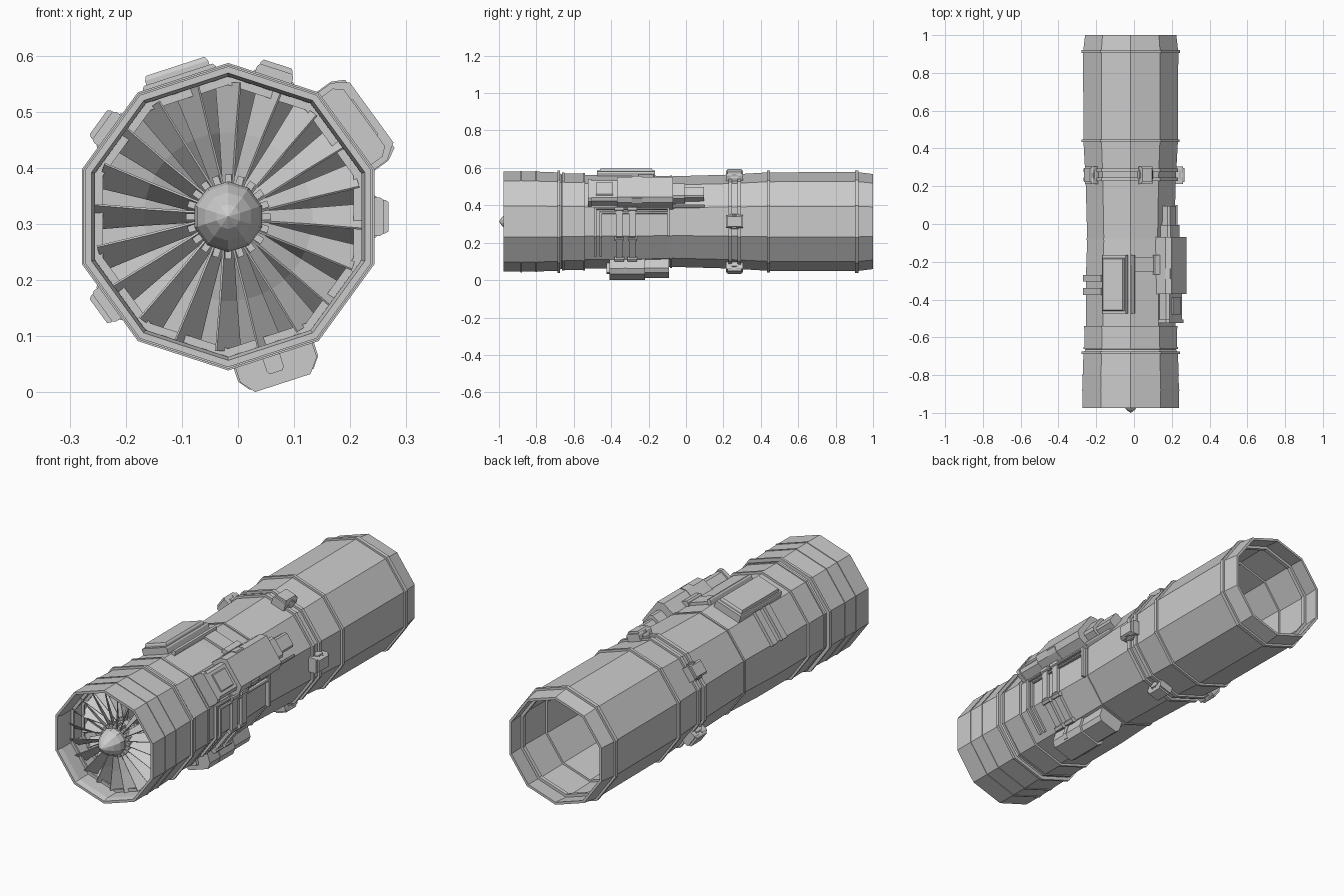
import bpy, bmesh, math
from mathutils import Vector

if "Cube" in bpy.data.objects:
    bpy.data.objects.remove(bpy.data.objects["Cube"])

CX, CZ, N = -0.0175, 0.313, 10
T18 = math.tan(math.pi / N)


def finish(name, bm):
    bmesh.ops.recalc_face_normals(bm, faces=bm.faces)
    me = bpy.data.meshes.new(name)
    bm.to_mesh(me)
    bm.free()
    ob = bpy.data.objects.new(name, me)
    bpy.context.collection.objects.link(ob)
    return ob


def place(ang, r, t, y):
    """Radial / tangential / axial position on the engine axis."""
    c, s = math.cos(ang), math.sin(ang)
    return Vector((CX + r * c - t * s, y, CZ + r * s + t * c))


def lathe(name, prof, closed=False):
    """Ten-sided revolve of (y, r) points about the engine axis."""
    bm = bmesh.new()
    rings = []
    for y, r in prof:
        if r == 0:
            rings.append([bm.verts.new((CX, y, CZ))] * N)
        else:
            rings.append([bm.verts.new(place(math.pi / 2 + k * math.tau / N, r, 0, y)) for k in range(N)])
    pairs = list(zip(rings, rings[1:]))
    if closed:
        pairs.append((rings[-1], rings[0]))
    for a, b in pairs:
        for k in range(N):
            j = (k + 1) % N
            quad = list(dict.fromkeys([a[k], a[j], b[j], b[k]]))
            bm.faces.new(quad)
    return finish(name, bm)


def band(name, y0, y1, r0, r1):
    return lathe(name, [(y0, r0), (y0, r1), (y1, r1), (y1, r0)], True)


def loft(bm, levels):
    rings = [[bm.verts.new(p) for p in lv] for lv in levels]
    for a, b in zip(rings, rings[1:]):
        for k in range(4):
            j = (k + 1) % 4
            bm.faces.new([a[k], a[j], b[j], b[k]])
    bm.faces.new(rings[0])
    bm.faces.new(rings[-1])


def pod(name, deg, t0, t1, y0, y1, r1, bevel=0.006, inset=0.004, yin=0.0, r0=0.225):
    """Chamfered box sitting on the casing facet that faces angle deg."""
    a = math.radians(deg)

    def rect(r, it, iy):
        return [place(a, r, t, y) for t, y in ((t0 + it, y0 + iy), (t1 - it, y0 + iy),
                                               (t1 - it, y1 - iy), (t0 + it, y1 - iy))]
    bm = bmesh.new()
    loft(bm, [rect(r0, 0, 0), rect(r1 - bevel, 0, 0), rect(r1, inset, yin)])
    return finish(name, bm)


# Casing: intake, outer skin, exhaust and both inner walls
lathe("casing", [
    (-0.72, 0), (-0.72, 0.248), (-0.95, 0.250), (-0.975, 0.256),
    (-0.975, 0.268), (-0.885, 0.268), (-0.80, 0.267), (-0.685, 0.263),
    (-0.665, 0.252), (-0.66, 0.258), (-0.545, 0.258), (-0.54, 0.250),
    (-0.30, 0.250), (-0.08, 0.242), (0.235, 0.251), (0.44, 0.263),
    (0.91, 0.265), (1.0, 0.254), (1.0, 0.242), (0.90, 0.250),
    (0.74, 0.246), (0.74, 0.236), (0.30, 0.228), (0.30, 0)])

# Raised bands around the casing
for name, y0, y1, r in (
        ("front_band", -0.885, -0.877, 0.271), ("intake_band", -0.805, -0.797, 0.270),
        ("fan_flange", -0.688, -0.675, 0.274), ("mid_band_front", -0.662, -0.650, 0.262),
        ("mid_band_rear", -0.552, -0.540, 0.261), ("waist_band", -0.085, -0.075, 0.247),
        ("coupling_front", 0.228, 0.246, 0.262), ("coupling_rear", 0.275, 0.293, 0.264),
        ("exhaust_flange", 0.434, 0.448, 0.273), ("nozzle_flange", 0.904, 0.922, 0.274)):
    band(name, y0, y1, 0.235, r)

# Spinner and hub
lathe("spinner", [(-1.0, 0), (-0.985, 0.022), (-0.96, 0.043), (-0.93, 0.058),
                  (-0.905, 0.063), (-0.905, 0.058), (-0.72, 0.066)])


# Fan rows: pitched, twisted blades with root blocks
def fan(name, count, y, pitch_root, pitch_tip, chord_root, chord_tip, phase):
    bm = bmesh.new()
    for k in range(count):
        a = (k + phase) * math.tau / count

        def section(r, chord, pitch):
            ct, cy = math.sin(pitch) * chord / 2, math.cos(pitch) * chord / 2
            nt, ny = math.cos(pitch) * 0.002, -math.sin(pitch) * 0.002
            return [place(a, r, st * ct + sn * nt, y + st * cy + sn * ny)
                    for st, sn in ((-1, -1), (1, -1), (1, 1), (-1, 1))]
        loft(bm, [section(0.055, chord_root, pitch_root),
                  section(0.15, (chord_root + chord_tip) / 2, (pitch_root + pitch_tip) / 2),
                  section(0.239, chord_tip, pitch_tip)])
        loft(bm, [[place(a, r, t, yy) for t, yy in ((-.006, y - .02), (.006, y - .02),
                                                   (.006, y + .02), (-.006, y + .02))]
                  for r in (0.05, 0.075)])
    finish(name, bm)


fan("fan_blades", 20, -0.875, math.radians(25), math.radians(42), 0.04, 0.065, 0)
fan("stator_blades", 20, -0.785, math.radians(-20), math.radians(-35), 0.04, 0.06, 0.5)

# Clamps on every second facet of the coupling
for i in range(5):
    d = 72 * i
    pod(f"clamp_base_{i}", d, -0.040, 0.040, 0.238, 0.282, 0.264)
    for s, y in enumerate((0.213, 0.270)):
        pod(f"clamp_jaw_{i}_{s}", d, -0.034, 0.034, y, y + 0.034, 0.277)
    pod(f"clamp_bolt_{i}", d, -0.030, 0.030, 0.222, 0.296, 0.286)

# Upper right equipment module
pod("gearbox_main", 36, -0.085, 0.085, -0.37, -0.07, 0.316, 0.027, 0.019)
pod("gearbox_collar", 36, -0.087, 0.087, -0.29, -0.235, 0.312, 0.022, 0.012)
pod("gearbox_front", 36, -0.068, 0.068, -0.51, -0.36, 0.296, 0.015, 0.012)
pod("gearbox_front_flange", 36, -0.075, 0.075, -0.525, -0.505, 0.300, 0.015, 0.012)
pod("gearbox_front_cover", 36, -0.042, 0.042, -0.48, -0.39, 0.303)
pod("gearbox_rear", 36, -0.050, 0.050, -0.08, -0.005, 0.290, 0.012, 0.01)
pod("gearbox_tail", 36, -0.036, 0.036, -0.01, 0.095, 0.277, 0.01, 0.008)
pod("gearbox_foot", 36, -0.078, -0.066, -0.09, 0.10, 0.252)

# Lower equipment module
pod("pump_main", -72, -0.071, 0.073, -0.41, -0.22, 0.312, 0.025, 0.020)
pod("pump_rear", -72, -0.060, 0.062, -0.23, -0.09, 0.302, 0.020, 0.016)
pod("pump_collar", -72, -0.074, 0.076, -0.335, -0.315, 0.305, 0.02, 0.015)
pod("pump_plug", -72, -0.020, 0.012, -0.425, -0.40, 0.290)

# Top left access panel with its side rail and duct
pod("access_base", 108, -0.062, 0.075, -0.475, -0.165, 0.268)
pod("access_cover", 108, -0.052, 0.066, -0.46, -0.18, 0.284, 0.008, 0.004, 0.004)
pod("access_rail", 72, 0.058, 0.076, -0.475, -0.165, 0.260)
pod("duct_plate", 72, -0.076, 0.066, -0.255, -0.175, 0.247)
pod("duct_end", 72, -0.082, -0.048, -0.268, -0.165, 0.258)

# Straps running between the modules
for i, y in enumerate((-0.375, -0.305)):
    for d in (0, 144, 324):
        w = 0.252 * T18
        pod(f"strap_{i}_{d}", d, -w, w, y, y + 0.036, 0.252, 0.004, 0.001)
    pod(f"strap_upper_joint_{i}", 0, 0.058, 0.08, y - 0.008, y + 0.044, 0.259)
    pod(f"strap_lower_joint_{i}", 324, -0.08, -0.058, y - 0.008, y + 0.044, 0.259)
    pod(f"strap_mid_joint_{i}", 324, 0.055, 0.075, y - 0.006, y + 0.042, 0.257)

# Pipe frame on the right side
for i, (y, t) in enumerate(((-0.492, 0.068), (-0.462, 0.046))):
    pod(f"pipe_top_{i}", 0, t - 0.005, t + 0.007, y, -0.09 - 0.01 * i, 0.249, 0.004, 0.003)
    pod(f"pipe_drop_{i}", 0, -0.081, t + 0.006, y, y + 0.013, 0.249, 0.004, 0.001)
    pod(f"pipe_lower_{i}", 324, -0.05, 0.081, y, y + 0.013, 0.249, 0.004, 0.001)
pod("pipe_rear_drop", 0, -0.078, 0.074, -0.10, -0.088, 0.249, 0.004, 0.001)
